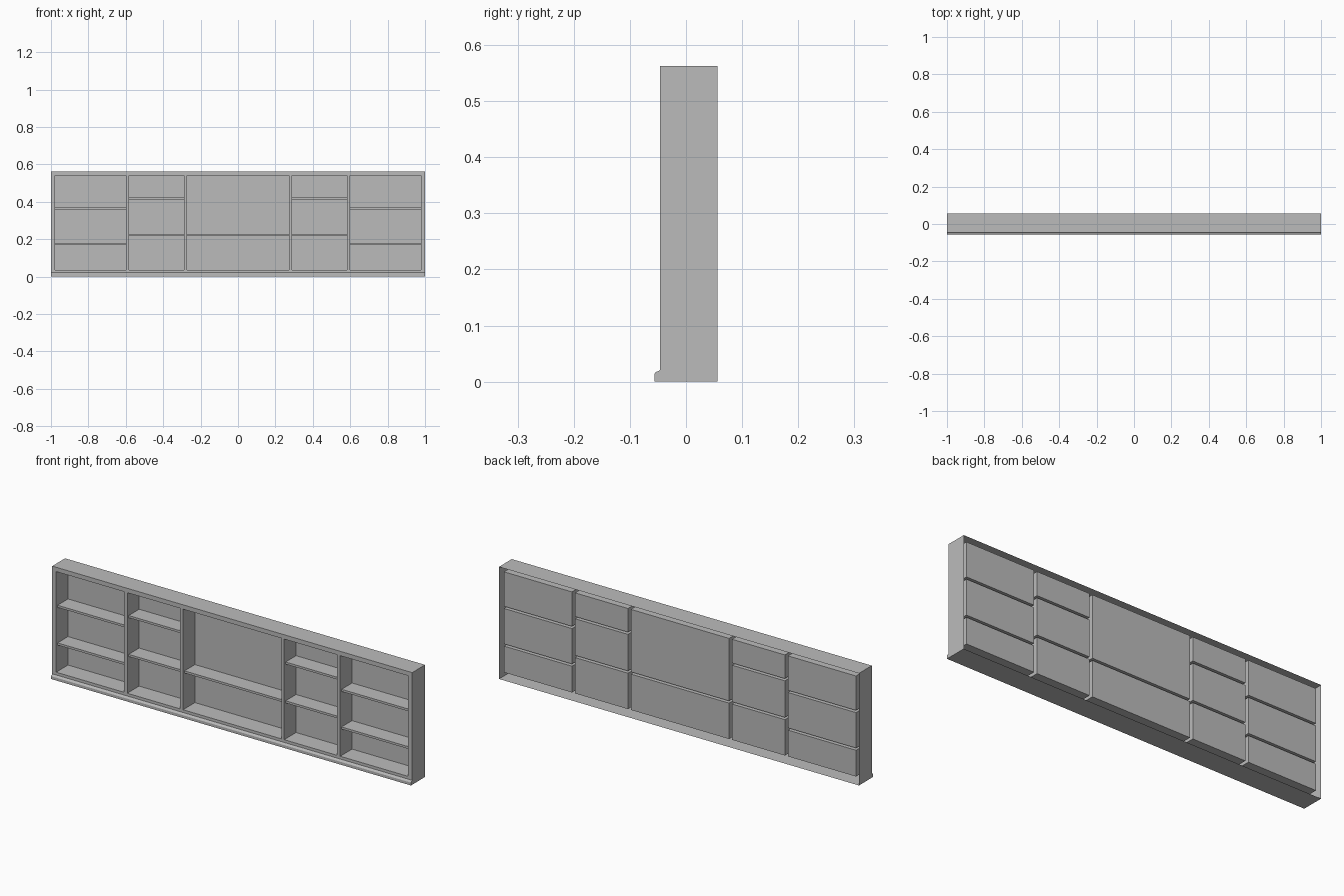
import bpy, bmesh

cube = bpy.data.objects.get("Cube")
if cube:
    bpy.data.objects.remove(cube, do_unlink=True)

grey = bpy.data.materials.new("plain_grey")
grey.use_nodes = True
grey.diffuse_color = (0.5, 0.5, 0.5, 1)
grey.node_tree.nodes["Principled BSDF"].inputs["Base Color"].default_value = (0.5, 0.5, 0.5, 1)

FRONT, BACK, PANEL, SHELF_FRONT = -0.046, 0.056, 0.048, -0.035
TOP, OPEN_TOP, OPEN_BOTTOM, STEP = 0.563, 0.541, 0.036, 0.022
SHELF = 0.011

# Bays: name, left edge, right edge, undersides of the shelves
BAYS = [
    ("outer_right_bay", -0.978, -0.6, (0.168, 0.357)),
    ("inner_right_bay", -0.583, -0.289, (0.216, 0.411)),
    ("middle_bay", -0.273, 0.273, (0.216,)),
    ("inner_left_bay", 0.289, 0.583, (0.216, 0.411)),
    ("outer_left_bay", 0.6, 0.978, (0.168, 0.357)),
]


def face(bm, *points):
    return bm.faces.new([bm.verts.new(p) for p in points])


def level(bm, x0, x1, y0, y1, z):
    face(bm, (x0, y0, z), (x1, y0, z), (x1, y1, z), (x0, y1, z))


def upright(bm, x0, x1, y, z0, z1):
    face(bm, (x0, y, z0), (x1, y, z0), (x1, y, z1), (x0, y, z1))


def side(bm, x, y0, y1, z0, z1):
    face(bm, (x, y0, z0), (x, y1, z0), (x, y1, z1), (x, y0, z1))


def finish(bm, name):
    bmesh.ops.remove_doubles(bm, verts=bm.verts, dist=0.0001)
    bmesh.ops.recalc_face_normals(bm, faces=bm.faces)
    mesh = bpy.data.meshes.new(name)
    bm.to_mesh(mesh)
    bm.free()
    mesh.materials.append(grey)
    bpy.context.collection.objects.link(bpy.data.objects.new(name, mesh))


# Outer casing: top, ends, base and plinth moulding, open at the back
bm = bmesh.new()
profile = [(BACK, TOP), (FRONT, TOP), (FRONT, STEP), (-0.049, 0.019),
           (-0.054, 0.017), (-0.056, 0.014), (-0.056, 0), (BACK, 0)]
for i, ((ya, za), (yb, zb)) in enumerate(zip(profile, profile[1:])):
    if i != 1:
        face(bm, (-1, ya, za), (1, ya, za), (1, yb, zb), (-1, yb, zb))
for x in (-1, 1):
    face(bm, *[(x, y, z) for y, z in profile])
finish(bm, "outer_casing")

# Front frame: a flat grid with the bay openings left out
bm = bmesh.new()
xs = [-1] + [x for bay in BAYS for x in bay[1:3]] + [1]
zs = [STEP, OPEN_BOTTOM, OPEN_TOP, TOP]
for i in range(len(xs) - 1):
    for j in range(3):
        if not (i % 2 == 1 and j == 1):
            upright(bm, xs[i], xs[i + 1], FRONT, zs[j], zs[j + 1])
finish(bm, "front_frame")

# Recessed bays with set-back hollow shelves
for name, x0, x1, shelves in BAYS:
    bm = bmesh.new()
    zs = [OPEN_BOTTOM] + [z for s in shelves for z in (s, s + SHELF)] + [OPEN_TOP]
    for i in range(len(zs) - 1):
        z0, z1 = zs[i], zs[i + 1]
        for x in (x0, x1):
            side(bm, x, FRONT, SHELF_FRONT, z0, z1)
        if i % 2:
            upright(bm, x0, x1, SHELF_FRONT, z0, z1)
        else:
            upright(bm, x0, x1, PANEL, z0, z1)
            for x in (x0, x1):
                side(bm, x, SHELF_FRONT, PANEL, z0, z1)
            for z in (z0, z1):
                level(bm, x0, x1, SHELF_FRONT, PANEL, z)
    for z in (OPEN_BOTTOM, OPEN_TOP):
        level(bm, x0, x1, FRONT, SHELF_FRONT, z)
    bmesh.ops.remove_doubles(bm, verts=bm.verts, dist=0.0001)
    bmesh.ops.dissolve_limit(bm, angle_limit=0.01, verts=bm.verts, edges=bm.edges)
    finish(bm, name)
